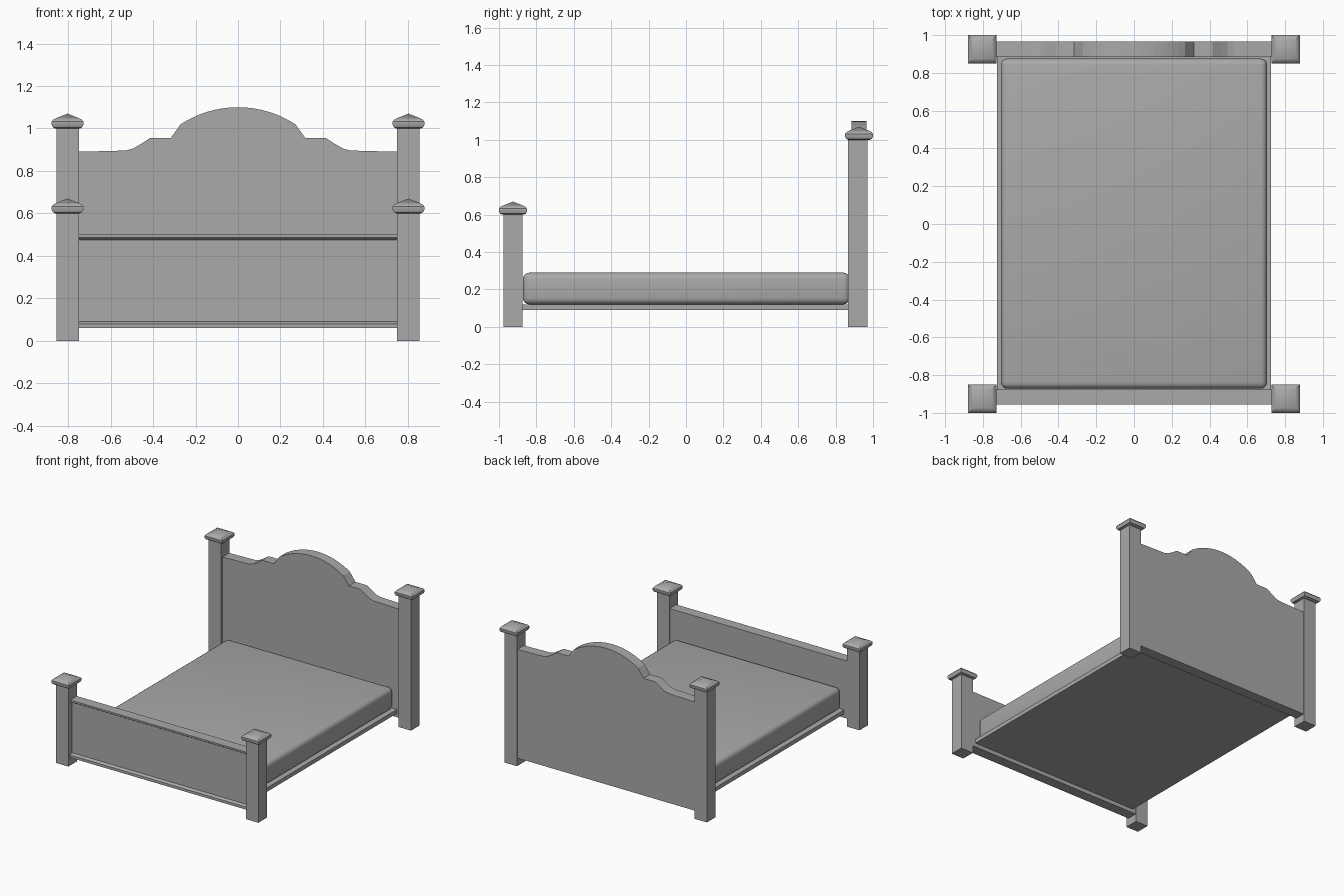
import bpy, bmesh, math

cube = bpy.data.objects.get("Cube")
if cube:
    bpy.data.objects.remove(cube)

grey = bpy.data.materials.new("plain_grey")
grey.use_nodes = True
colour = (0.4, 0.4, 0.4, 1)
grey.diffuse_color = colour
grey.node_tree.nodes["Principled BSDF"].inputs["Base Color"].default_value = colour


def finish(name, bm, smooth=False):
    bmesh.ops.recalc_face_normals(bm, faces=bm.faces)
    mesh = bpy.data.meshes.new(name)
    bm.to_mesh(mesh)
    bm.free()
    mesh.materials.append(grey)
    obj = bpy.data.objects.new(name, mesh)
    bpy.context.collection.objects.link(obj)
    if smooth:
        bpy.ops.object.select_all(action='DESELECT')
        obj.select_set(True)
        bpy.context.view_layer.objects.active = obj
        bpy.ops.object.shade_smooth_by_angle(angle=math.radians(35))
    return obj


def box(name, lo, hi, bevel=0, segments=3):
    bm = bmesh.new()
    bmesh.ops.create_cube(bm, size=1)
    for v in bm.verts:
        v.co = [(a + b) / 2 + c * (b - a) for a, b, c in zip(lo, hi, v.co)]
    if bevel:
        bmesh.ops.bevel(bm, geom=bm.edges[:], offset=bevel, segments=segments,
                        profile=0.5, affect='EDGES')
    return finish(name, bm, bevel > 0)


def extrude_profile(name, points, shift):
    bm = bmesh.new()
    face = bm.faces.new([bm.verts.new(p) for p in points])
    grown = bmesh.ops.extrude_face_region(bm, geom=[face])["geom"]
    bmesh.ops.translate(bm, vec=shift, verts=[g for g in grown if isinstance(g, bmesh.types.BMVert)])
    return finish(name, bm)


def post_cap(name, x, y, z):
    # Square rings stacked into a rounded rim under a shallow pyramid
    rings = [(0.058, 0), (0.069, 0.005), (0.075, 0.018), (0.075, 0.032),
             (0.067, 0.042), (0.05, 0.05)]
    bm = bmesh.new()
    loops = [[bm.verts.new((x + sx * r, y + sy * r, z + h))
              for sx, sy in ((-1, -1), (1, -1), (1, 1), (-1, 1))] for r, h in rings]
    bm.faces.new(loops[0])
    for low, high in zip(loops, loops[1:]):
        for i in range(4):
            j = (i + 1) % 4
            bm.faces.new((low[i], low[j], high[j], high[i]))
    tip = bm.verts.new((x, y, z + 0.07))
    for i in range(4):
        bm.faces.new((loops[-1][i], loops[-1][(i + 1) % 4], tip))
    return finish(name, bm, True)


# Corner posts with caps
for side, sx in (("left", 1), ("right", -1)):
    for end, y, top in (("front", -0.925, 0.6), ("back", 0.918, 1.0)):
        x = sx * 0.803
        box(f"{end}_{side}_post", (x - 0.053, y - 0.052, 0), (x + 0.053, y + 0.052, top))
        post_cap(f"{end}_{side}_cap", x, 0.925 if y > 0 else -0.925, top)

# Headboard with a stepped, arched crest
half = [(0.76, 0.89), (0.53, 0.896), (0.495, 0.905), (0.46, 0.925), (0.415, 0.955), (0.317, 0.955)]
radius = (0.27 ** 2 + 0.08 ** 2) / (2 * 0.08)
sweep = math.asin(0.27 / radius)
arc = [(radius * math.sin(a), 1.10 - radius * (1 - math.cos(a)))
       for a in (sweep * (1 - i / 8) for i in range(17))]
crest = half + arc + [(-x, z) for x, z in reversed(half)]
outline = [(0.76, 0.06)] + crest + [(-0.76, 0.06)]
extrude_profile("headboard", [(x, 0.885, z) for x, z in outline], (0, 0.08, 0))

# Footboard with moulded top and bottom edges
section = [(-0.875, 0.06), (-0.955, 0.06), (-0.955, 0.08), (-0.935, 0.09),
           (-0.935, 0.475), (-0.955, 0.487), (-0.955, 0.5), (-0.875, 0.5)]
extrude_profile("footboard", [(-0.76, y, z) for y, z in section], (1.52, 0, 0))

# Base and mattress
box("bed_base", (-0.725, -0.88, 0.09), (0.725, 0.89, 0.12))
box("mattress", (-0.705, -0.872, 0.12), (0.705, 0.876, 0.29), bevel=0.035, segments=4)
